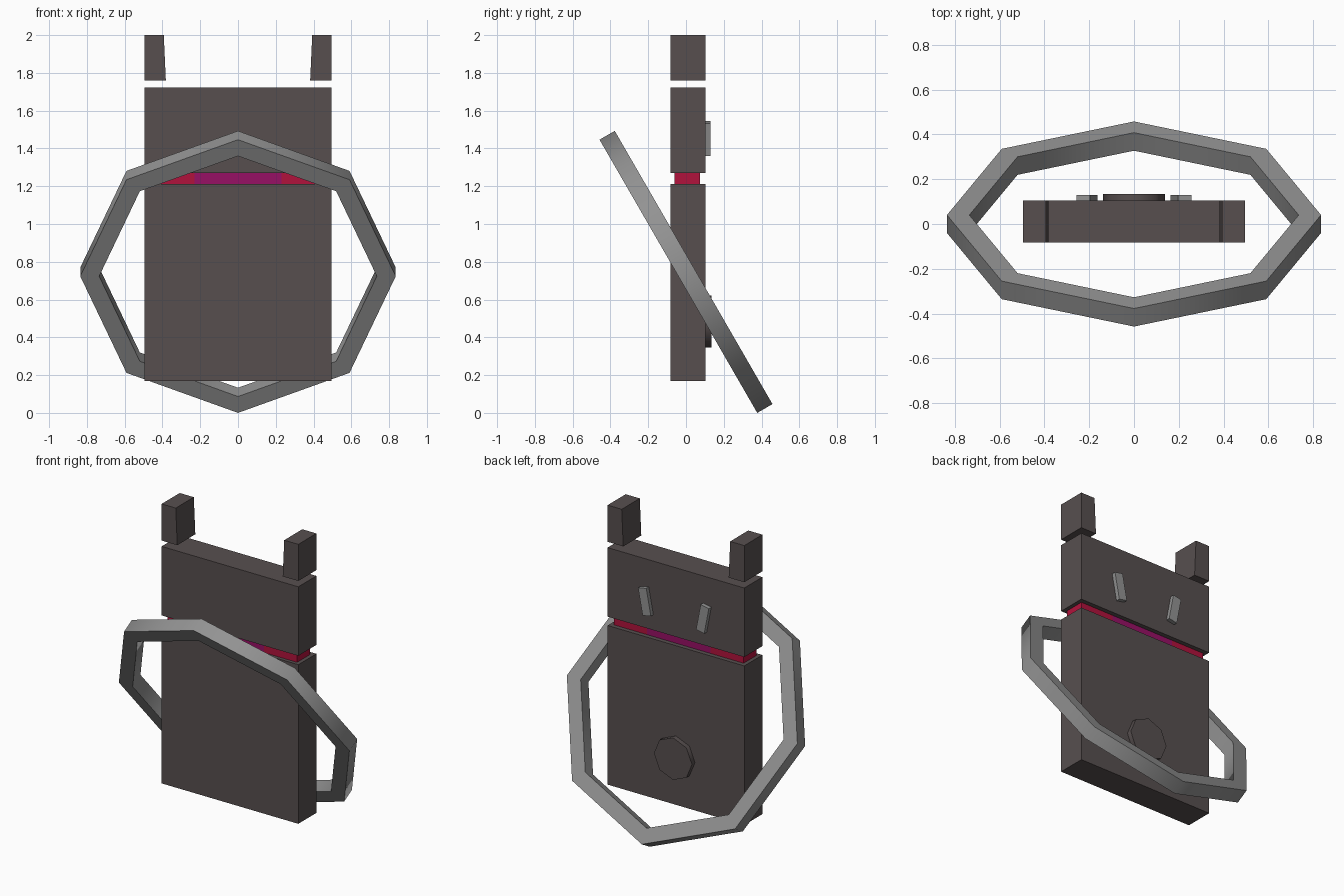
import bpy, bmesh, math
from mathutils import Matrix

if "Cube" in bpy.data.objects:
    bpy.data.objects.remove(bpy.data.objects["Cube"])


def material(name, rgb):
    m = bpy.data.materials.new(name)
    m.diffuse_color = (*rgb, 1.0)
    m.use_nodes = True
    m.node_tree.nodes["Principled BSDF"].inputs["Base Color"].default_value = m.diffuse_color
    return m


DARK = material("dark_brown_grey", (0.095, 0.078, 0.078))
GREY = material("mid_grey", (0.29, 0.29, 0.29))
RED = material("crimson", (0.44, 0.006, 0.045))
PURPLE = material("magenta_purple", (0.31, 0.005, 0.13))


def finish(name, bm, *mats, smooth=False):
    bmesh.ops.recalc_face_normals(bm, faces=bm.faces[:])
    me = bpy.data.meshes.new(name)
    bm.to_mesh(me)
    bm.free()
    for m in mats:
        me.materials.append(m)
    ob = bpy.data.objects.new(name, me)
    bpy.context.collection.objects.link(ob)
    if smooth:  # smooth around the octagon, sharp at square corners
        bpy.ops.object.select_all(action='DESELECT')
        ob.select_set(True)
        bpy.context.view_layer.objects.active = ob
        bpy.ops.object.shade_smooth_by_angle(angle=math.radians(50))
    return ob


def prism(name, outline, y0, y1, *mats, smooth=False):
    """Extrude an (x, z) outline from y0 to y1."""
    bm = bmesh.new()
    face = bm.faces.new([bm.verts.new((x, y0, z)) for x, z in outline])
    ext = bmesh.ops.extrude_face_region(bm, geom=[face])
    verts = [v for v in ext["geom"] if isinstance(v, bmesh.types.BMVert)]
    bmesh.ops.translate(bm, verts=verts, vec=(0, y1 - y0, 0))
    return finish(name, bm, *mats, smooth=smooth)


def rect(x0, x1, z0, z1):
    return [(x0, z0), (x1, z0), (x1, z1), (x0, z1)]


HALF, Y0, Y1 = 0.495, -0.083, 0.104

# Body and head slabs
prism("body", rect(-HALF, HALF, 0.17, 1.212), Y0, Y1, DARK)
prism("head", rect(-HALF, HALF, 1.27, 1.722), Y0, Y1, DARK)

# Neck band: purple middle, crimson ends
prism("neck_band_middle", rect(-0.23, 0.23, 1.212, 1.27), -0.06, 0.075, PURPLE)
for side, s in (("left", -1), ("right", 1)):
    prism("neck_band_" + side, rect(s * 0.23, s * 0.47, 1.212, 1.27), -0.06, 0.075, RED)

    # Floating ears, tapered on the inner side
    prism("ear_" + side, [(s * HALF, 1.76), (s * 0.382, 1.76),
                          (s * 0.393, 2.0), (s * HALF, 2.0)], Y0, Y1, DARK)

    # Slanted eyes on the +y face, tops leaning outward
    a = math.radians(11)
    pts = []
    for u, w in rect(-0.03, 0.03, -0.088, 0.088):
        pts.append((s * (0.21 + u * math.cos(a) + w * math.sin(a)),
                    1.452 - u * math.sin(a) + w * math.cos(a)))
    prism("eye_" + side, pts, Y1, 0.13, GREY)

# Octagonal plate low on the +y face
octagon = [(0.138 * math.cos(i * math.pi / 4), 0.483 + 0.138 * math.sin(i * math.pi / 4))
           for i in range(8)]
prism("belly_disc", octagon, Y1, 0.135, DARK, smooth=True)

# Tilted octagonal hoop with a square section
bm = bmesh.new()
rings = []
for i in range(8):
    t = i * math.pi / 4
    rings.append([bm.verts.new((r * math.cos(t), y, r * math.sin(t)))
                  for r, y in ((0.835, -0.0465), (0.835, 0.0465),
                               (0.735, 0.0465), (0.735, -0.0465))])
for i in range(8):
    p, q = rings[i], rings[(i + 1) % 8]
    for j in range(4):
        k = (j + 1) % 4
        bm.faces.new((p[j], p[k], q[k], q[j]))
bm.transform(Matrix.Translation((0, 0, 0.7465)) @ Matrix.Rotation(math.radians(30), 4, 'X'))
finish("hoop", bm, GREY, smooth=True)
